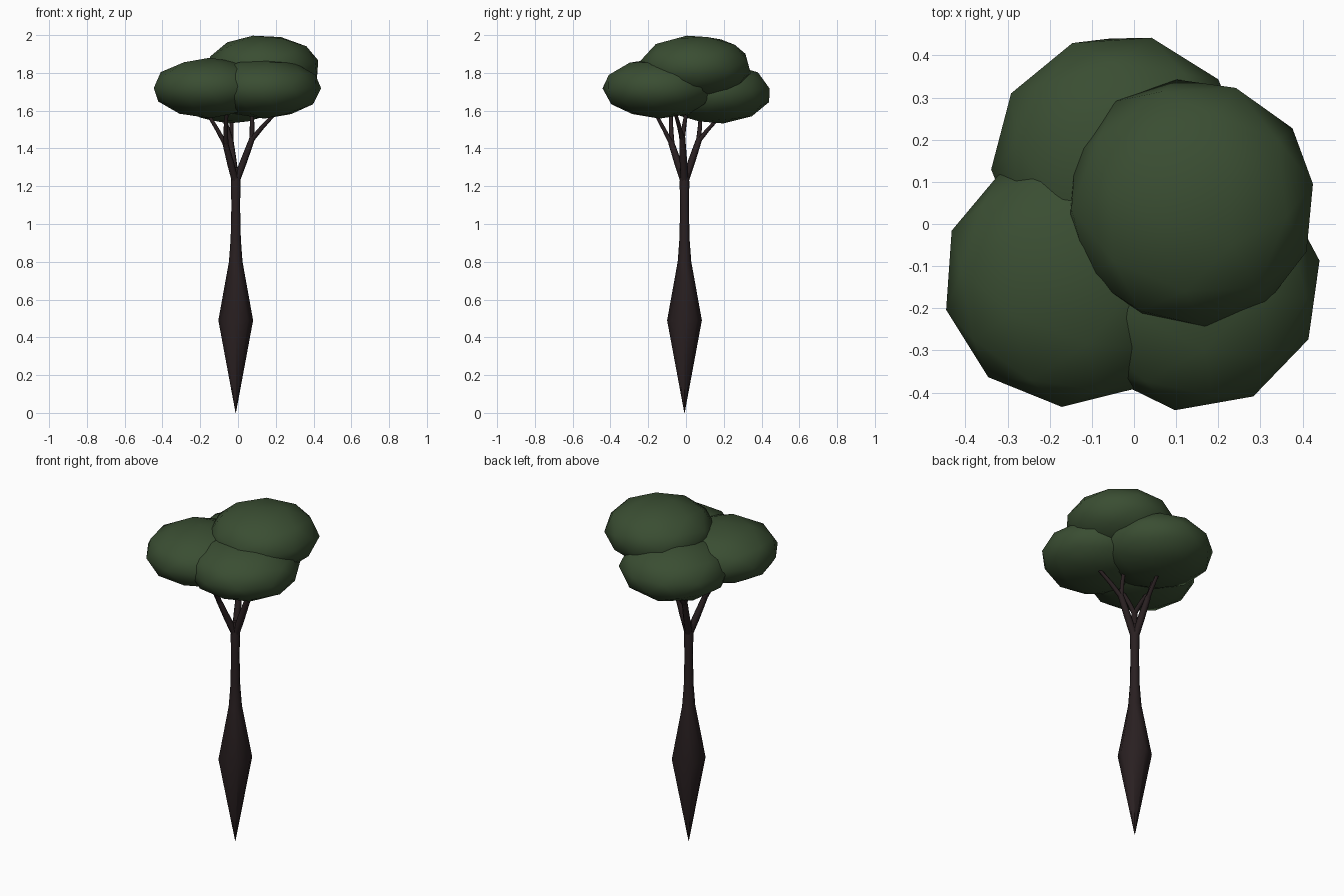
import bpy
from math import radians
from mathutils import Euler, Matrix, Vector

cube = bpy.data.objects.get("Cube")
if cube:
    bpy.data.objects.remove(cube, do_unlink=True)


def material(name, color):
    mat = bpy.data.materials.new(name)
    mat.use_nodes = True
    mat.diffuse_color = color
    mat.node_tree.nodes["Principled BSDF"].inputs["Base Color"].default_value = color
    return mat


leaf_green = material("leaf_green", (0.042, 0.075, 0.032, 1))
bark_brown = material("bark_brown", (0.022, 0.014, 0.015, 1))


def limb(name, points, radii, detail):
    """Tapered round limb along a path."""
    curve = bpy.data.curves.new(name, "CURVE")
    curve.dimensions = "3D"
    curve.bevel_depth = 1
    curve.bevel_resolution = detail
    curve.use_fill_caps = True
    spline = curve.splines.new("POLY")
    spline.points.add(len(points) - 1)
    for p, co, r in zip(spline.points, points, radii):
        p.co = (*co, 1)
        p.radius = r
    curve.materials.append(bark_brown)
    obj = bpy.data.objects.new(name, curve)
    bpy.context.collection.objects.link(obj)
    bpy.ops.object.select_all(action="DESELECT")
    obj.select_set(True)
    bpy.context.view_layer.objects.active = obj
    bpy.ops.object.convert(target="MESH")
    bpy.ops.object.shade_smooth()


def crown(name, center, size, turn):
    """Flattened low-poly foliage clump, turned before it is squashed."""
    bpy.ops.mesh.primitive_ico_sphere_add(subdivisions=2, radius=1)
    obj = bpy.context.object
    obj.name = name
    spin = Euler([radians(a) for a in turn]).to_matrix().to_4x4()
    obj.data.transform(Matrix.Diagonal((*size, 1)) @ spin)
    obj.location = center
    obj.data.materials.append(leaf_green)
    bpy.ops.object.shade_smooth()


# Trunk: pointed root, swollen belly, slim neck
trunk_x, trunk_y = -0.012, -0.008
profile = [(0, 0.001), (0.49, 0.092), (0.8, 0.036), (0.92, 0.027),
           (1.1, 0.023), (1.22, 0.026), (1.3, 0.018)]
limb("trunk", [(trunk_x, trunk_y, z) for z, r in profile], [r for z, r in profile], 2)

# Three boughs, each forking into two twigs
fork = Vector((trunk_x, trunk_y, 1.22))
boughs = {
    "front_right": ((-0.068, -0.078, 1.43), (-0.17, -0.08, 1.6), (-0.06, -0.17, 1.6)),
    "left": ((0.078, -0.02, 1.46), (0.21, -0.06, 1.6), (0.07, 0.01, 1.64)),
    "back": ((-0.04, 0.07, 1.45), (-0.03, 0.18, 1.57), (-0.09, 0.08, 1.62)),
}
for side, (joint, *tips) in boughs.items():
    joint = Vector(joint)
    middle = fork.lerp(joint, 0.45)
    limb(side + "_bough", [fork, middle, joint], [0.02, 0.02, 0.016], 1)
    for i, tip in enumerate(tips):
        elbow = joint.lerp(Vector(tip), 0.4)
        limb(f"{side}_twig_{i + 1}", [joint - (joint - middle) * 0.1, elbow, tip],
             [0.014, 0.012, 0.009], 1)

# Foliage clumps
crown("upper_crown", (0.135, 0.05, 1.83), (0.3, 0.3, 0.172), (25, 12, 20))
crown("front_right_crown", (-0.15, -0.13, 1.72), (0.305, 0.305, 0.16), (0, 0, -4))
crown("front_left_crown", (0.14, -0.14, 1.718), (0.305, 0.305, 0.16), (0, 0, -8))
crown("back_crown", (-0.035, 0.15, 1.695), (0.305, 0.305, 0.165), (8, 5, -14))
